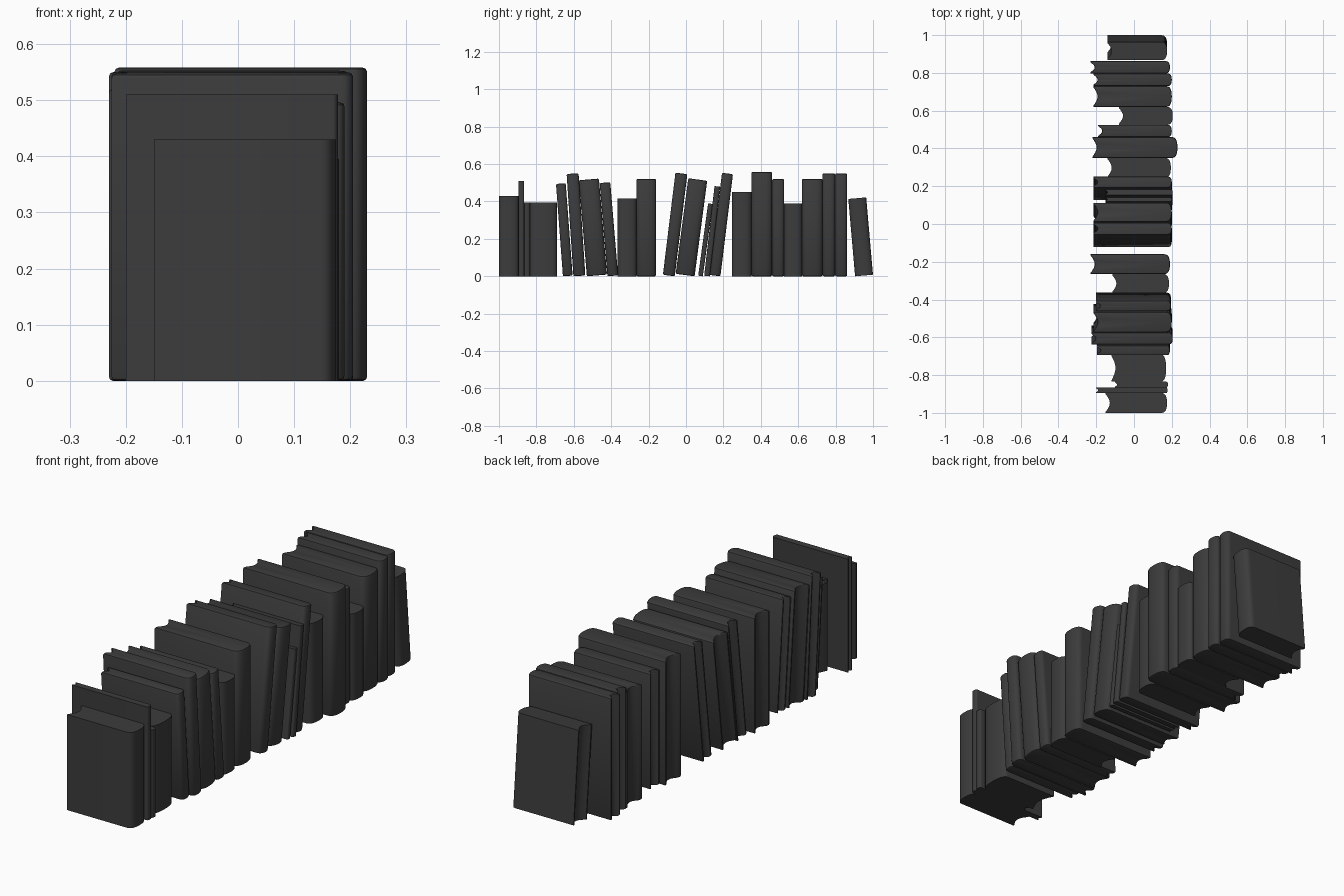
import bpy, bmesh, math

default_cube = bpy.data.objects.get("Cube")
if default_cube:
    bpy.data.objects.remove(default_cube, do_unlink=True)

# One charcoal material for every book
charcoal = bpy.data.materials.new("charcoal")
charcoal.use_nodes = True
colour = (0.045, 0.045, 0.045, 1.0)
charcoal.diffuse_color = colour
charcoal.node_tree.nodes["Principled BSDF"].inputs["Base Color"].default_value = colour


def outline(back, spine, thick, inset, shift):
    """Plan of a book: rounded spine on +x, hollow page edge on -x."""
    half = thick / 2 - inset
    bulge = min(0.03, thick * 0.35)
    hollow = min(0.022, thick * 0.35)
    board = min(0.006, thick * 0.15)
    middle = thick / 2 + shift
    left, right = back + inset, spine - inset
    points = []
    # Rounded spine
    steps = 14
    for i in range(steps + 1):
        angle = math.pi * (i / steps - 0.5)
        x = right - bulge + bulge * max(0.0, math.cos(angle)) ** 0.8
        y = middle + half * math.copysign(abs(math.sin(angle)) ** 0.8, angle)
        points.append((x, y))
    # Cover boards with the hollow page edge between them
    points.append((left, middle + half))
    steps = 8
    for i in range(steps + 1):
        share = i / steps
        x = left + hollow * math.sin(math.pi * share)
        y = middle + (half - board) * (1 - 2 * share)
        points.append((x, y))
    points.append((left, middle - half))
    return points


def make_book(name, y, thick, height, back, spine, lean=0.0):
    """Loft the plan upwards; y is the bottom edge that the book stands on."""
    shift = -thick if lean < 0 else 0.0
    hardback = spine - back > 0.382
    soft = min(0.007, thick * 0.15) if hardback else 0.0
    if hardback:
        rings = [(0, soft), (soft * 0.3, soft * 0.3), (soft, 0),
                 (height - soft, 0), (height - soft * 0.3, soft * 0.3), (height, soft)]
    else:
        rings = [(0, 0), (height, 0)]
    bm = bmesh.new()
    loops = []
    for z, inset in rings:
        plan = outline(back, spine, thick, inset, shift)
        loops.append([bm.verts.new((px, py, z)) for px, py in plan])
    for low, high in zip(loops, loops[1:]):
        for i in range(len(low)):
            j = (i + 1) % len(low)
            bm.faces.new((low[i], low[j], high[j], high[i]))
    bm.faces.new(loops[0][::-1])
    bm.faces.new(loops[-1])
    bmesh.ops.recalc_face_normals(bm, faces=bm.faces)
    mesh = bpy.data.meshes.new(name)
    bm.to_mesh(mesh)
    bm.free()
    mesh.materials.append(charcoal)
    book = bpy.data.objects.new(name, mesh)
    bpy.context.collection.objects.link(book)
    book.location.y = y
    book.rotation_euler.x = math.radians(lean)
    bpy.ops.object.select_all(action="DESELECT")
    book.select_set(True)
    bpy.context.view_layer.objects.active = book
    bpy.ops.object.shade_smooth_by_angle(angle=math.radians(35))


def upright_row(name, start, books):
    """Books standing side by side: thickness, height, page edge, spine."""
    y = start
    for number, (thick, height, back, spine) in enumerate(books, 1):
        make_book(f"{name}_{number}", y, thick, height, back, spine)
        y += thick


def leaning_row(name, books):
    """Tilted books: standing edge, thickness, height, page edge, spine, lean."""
    for number, book in enumerate(books, 1):
        make_book(f"{name}_{number}", *book)


# Upright books, from the front of the row to the back
upright_row("front_upright_book", -1.0, [
    (0.105, 0.43, -0.15, 0.175),
    (0.03, 0.51, -0.2, 0.178),
    (0.03, 0.395, -0.1, 0.18),
    (0.145, 0.395, -0.12, 0.17),
])
upright_row("middle_upright_book", -0.365, [
    (0.1, 0.415, -0.115, 0.185),
    (0.105, 0.52, -0.23, 0.19),
])
upright_row("back_upright_book", 0.245, [
    (0.105, 0.45, -0.14, 0.195),
    (0.11, 0.558, -0.22, 0.23),
    (0.065, 0.52, -0.19, 0.2),
    (0.095, 0.39, -0.08, 0.205),
    (0.11, 0.52, -0.215, 0.2),
    (0.067, 0.55, -0.215, 0.2),
    (0.065, 0.55, -0.23, 0.19),
])

# Books tilted towards the front
leaning_row("forward_leaning_book", [
    (-0.658, 0.052, 0.495, -0.195, 0.19, 4.3),
    (-0.602, 0.064, 0.548, -0.225, 0.205, 3.8),
    (-0.53, 0.108, 0.515, -0.215, 0.2, 4.8),
    (-0.42, 0.057, 0.5, -0.2, 0.195, 4.8),
])
# Books tilted towards the back
leaning_row("backward_leaning_book", [
    (-0.06, 0.064, 0.55, -0.215, 0.2, -7),
    (0.046, 0.102, 0.515, -0.215, 0.2, -7.5),
    (0.09, 0.025, 0.39, -0.15, 0.2, -7.8),
    (0.127, 0.03, 0.482, -0.15, 0.205, -6.6),
    (0.184, 0.059, 0.55, -0.215, 0.2, -7),
])
# Last book, resting against the row
make_book("end_book", 0.904, 0.096, 0.415, -0.14, 0.175, 5)
